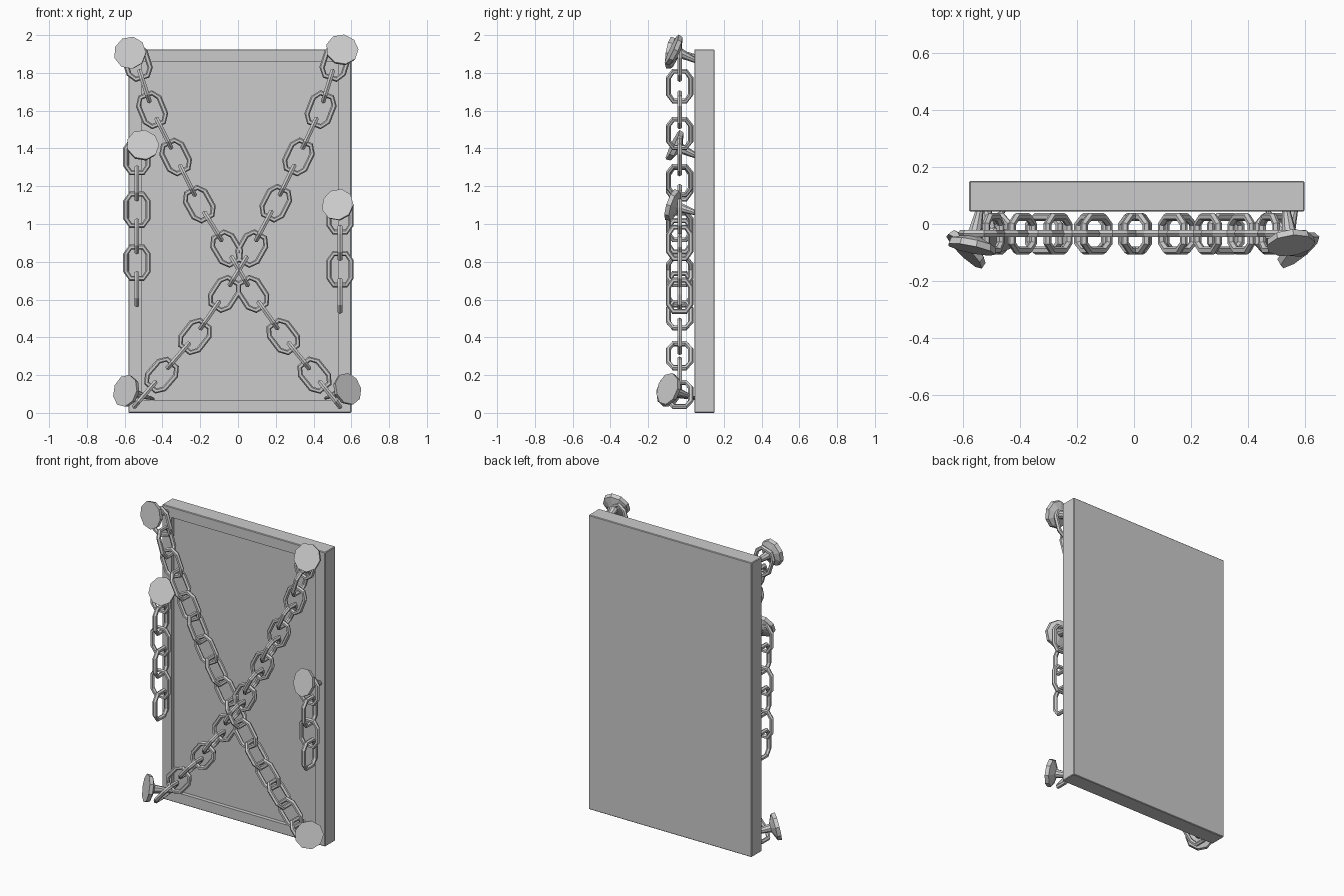
import bpy, bmesh
from math import cos, sin, pi
from mathutils import Vector, Matrix

if "Cube" in bpy.data.objects:
    bpy.data.objects.remove(bpy.data.objects["Cube"])

CHAIN_Y = -0.034


def finish(bm, name):
    bmesh.ops.recalc_face_normals(bm, faces=bm.faces[:])
    me = bpy.data.meshes.new(name)
    bm.to_mesh(me)
    bm.free()
    ob = bpy.data.objects.new(name, me)
    bpy.context.collection.objects.link(ob)
    return ob


# Door slab with a recessed front panel
bm = bmesh.new()
bmesh.ops.create_cube(bm, size=1, matrix=Matrix.Translation((0.01, 0.0975, 0.9625))
                      @ Matrix.Diagonal((1.18, 0.107, 1.925, 1)))
bmesh.ops.bevel(bm, geom=bm.edges[:], offset=0.004, segments=1, affect='EDGES')
front = min(bm.faces, key=lambda f: f.calc_center_median().y)
bmesh.ops.inset_region(bm, faces=[front], thickness=0.091)
ext = bmesh.ops.extrude_face_region(bm, geom=[front])
bmesh.ops.translate(bm, vec=(0, 0.025, 0),
                    verts=[v for v in ext['geom'] if isinstance(v, bmesh.types.BMVert)])
if front.is_valid:
    bmesh.ops.delete(bm, geom=[front], context='FACES_ONLY')
finish(bm, "door")


# One chain link: an eight-sided loop with a six-sided bar section
def add_link(bm, pos, along, edge_on):
    along = along.normalized()
    depth = Vector((0, 1, 0))
    side = along.cross(depth)
    if edge_on:
        side, depth = depth, side
    outline = [(0.059, 0.046), (0.033, 0.083)]
    outline += [(-x, z) for x, z in reversed(outline)]
    outline += [(-x, -z) for x, z in outline]
    rings = []
    for i, (x, z) in enumerate(outline):
        px, pz = outline[i - 1]
        nx, nz = outline[(i + 1) % 8]
        out = Vector((nz - pz, px - nx)).normalized()
        ring = []
        for k in range(6):
            a = 2 * pi * k / 6
            r, d = 0.014 * cos(a), 0.014 * sin(a)
            ring.append(bm.verts.new(pos + side * (x + out.x * r)
                                     + along * (z + out.y * r) + depth * d))
        rings.append(ring)
    for i in range(8):
        a, b = rings[i], rings[(i + 1) % 8]
        for k in range(6):
            bm.faces.new((a[k], b[k], b[(k + 1) % 6], a[(k + 1) % 6]))


# Chain: flat links at the given points, edge-on links between and after them
def chain(name, flat):
    pts = [Vector((x, CHAIN_Y, z)) for x, z in flat]
    pts.append(2 * pts[-1] - pts[-2])
    bm = bmesh.new()
    for i in range(len(pts) - 1):
        step = pts[i + 1] - pts[i]
        tangent = pts[i + 1] - pts[max(i - 1, 0)]
        add_link(bm, pts[i], tangent, False)
        add_link(bm, pts[i] + step / 2, step, True)
    finish(bm, name)


chain("chain_falling", [(-0.535, 1.855), (-0.455, 1.605), (-0.33, 1.355), (-0.205, 1.105),
                        (-0.06, 0.87), (0.078, 0.63), (0.24, 0.405), (0.405, 0.2)])
chain("chain_rising", [(0.515, 1.855), (0.437, 1.605), (0.32, 1.355), (0.2, 1.11),
                       (0.073, 0.87), (-0.072, 0.63), (-0.228, 0.405), (-0.405, 0.2)])
chain("chain_left", [(-0.535, 1.355), (-0.535, 1.075), (-0.535, 0.795)])
chain("chain_right", [(0.54, 1.04), (0.54, 0.76)])


# Nail: faceted flared head on a tapering shaft
def nail(name, head, facing, length=0.19):
    bm = bmesh.new()
    profile = [(0.087, 0.012), (0.083, -0.012), (0.04, -0.03), (0.027, -0.035), (0.006, -length)]
    rings = [[bm.verts.new((r * cos(2 * pi * k / 9), r * sin(2 * pi * k / 9), z))
              for k in range(9)] for r, z in profile]
    for a, b in zip(rings, rings[1:]):
        for k in range(9):
            bm.faces.new((a[k], b[k], b[(k + 1) % 9], a[(k + 1) % 9]))
    bm.faces.new(rings[0])
    bm.faces.new(rings[-1])
    ob = finish(bm, name)
    rot = Vector(facing).to_track_quat('Z', 'Y').to_matrix().to_4x4()
    ob.matrix_world = Matrix.Translation(head) @ rot


nail("nail_top_left", (-0.57, -0.078, 1.905), (-0.2, -0.95, 0.15))
nail("nail_top_right", (0.55, -0.065, 1.92), (0.12, -0.9, 0.42))
nail("nail_mid_left", (-0.505, -0.06, 1.415), (0.1, -0.88, 0.42))
nail("nail_mid_right", (0.53, -0.07, 1.1), (-0.25, -0.9, 0.3))
nail("nail_bottom_left", (-0.59, -0.088, 0.115), (-0.68, -0.7, 0.2), 0.21)
nail("nail_bottom_right", (0.577, -0.09, 0.125), (0.6, -0.75, 0.25))
